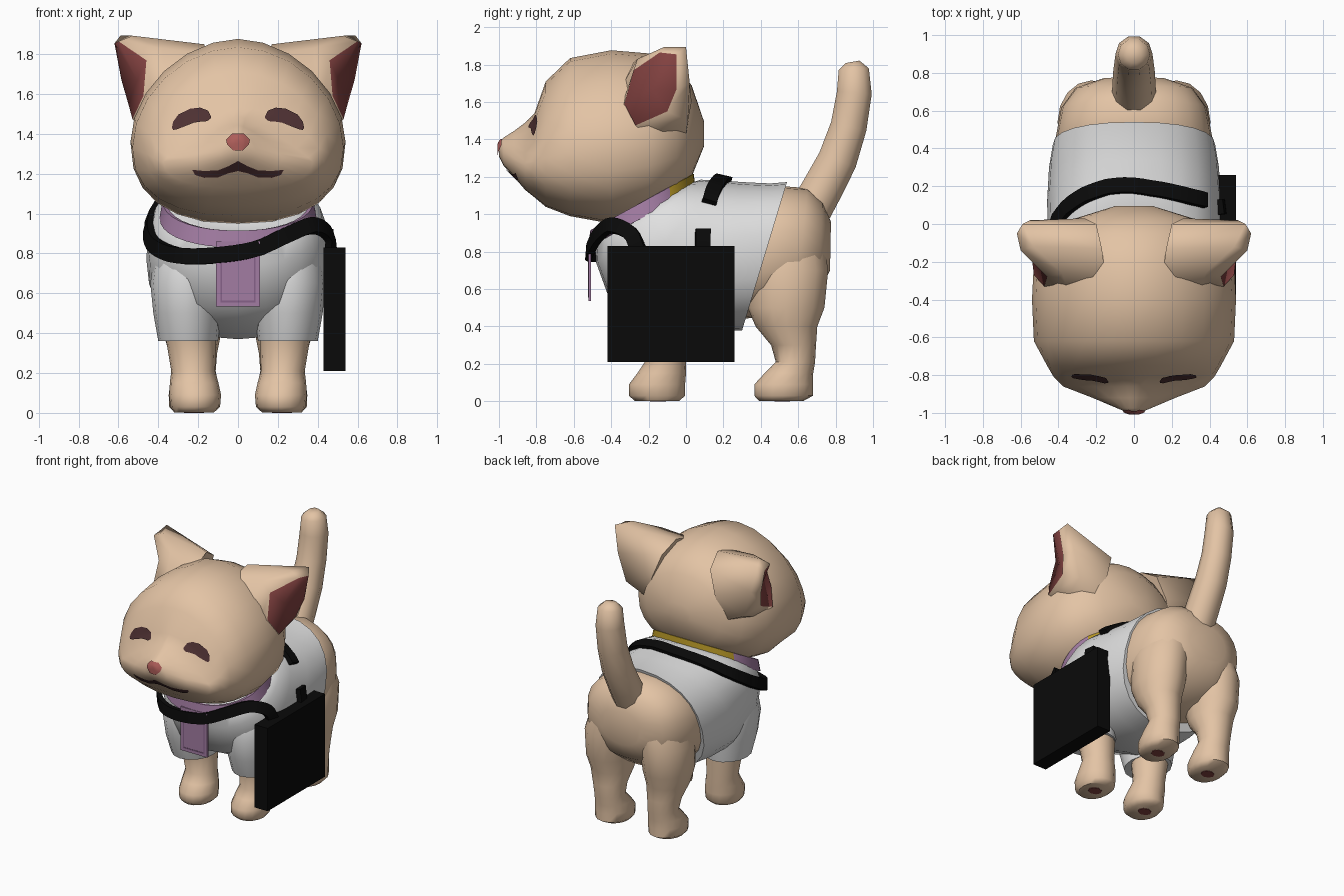
import bpy, bmesh, math
from mathutils import Vector
from mathutils.bvhtree import BVHTree

if "Cube" in bpy.data.objects:
    bpy.data.objects.remove(bpy.data.objects["Cube"])


def mat(name, r, g, b):
    m = bpy.data.materials.new(name)
    m.diffuse_color = (r, g, b, 1)
    m.use_nodes = True
    m.node_tree.nodes["Principled BSDF"].inputs["Base Color"].default_value = m.diffuse_color
    return m


FUR = mat("tan fur", 0.77, 0.55, 0.375)
WHITE = mat("white cloth", 0.75, 0.75, 0.75)
BLACK = mat("black strap", 0.003, 0.003, 0.003)
PURPLE = mat("purple lanyard", 0.36, 0.2, 0.36)
DARKPURPLE = mat("dark purple edge", 0.24, 0.12, 0.25)
YELLOW = mat("yellow band", 0.47, 0.31, 0.02)
EAR = mat("dark red skin", 0.23, 0.055, 0.053)
NOSE = mat("pink nose", 0.42, 0.11, 0.1)
BROWN = mat("dark brown", 0.075, 0.03, 0.032)


def make(name, verts, faces, mats, rule=None, angle=50):
    me = bpy.data.meshes.new(name)
    me.from_pydata([tuple(v) for v in verts], [], faces)
    bm = bmesh.new()
    bm.from_mesh(me)
    bmesh.ops.recalc_face_normals(bm, faces=bm.faces)
    bm.to_mesh(me)
    bm.free()
    for m in mats:
        me.materials.append(m)
    for p in me.polygons:
        p.use_smooth = True
        if rule:
            p.material_index = rule(p)
    me.set_sharp_from_angle(angle=math.radians(angle))
    ob = bpy.data.objects.new(name, me)
    bpy.context.collection.objects.link(ob)
    return ob


def loft(name, rings, mats, caps=True, close=False, rule=None, angle=50):
    n, k = len(rings[0]), len(rings)
    verts = [v for r in rings for v in r]
    faces = []
    for i in range(k if close else k - 1):
        a, b = i * n, (i + 1) % k * n
        faces += [(a + j, a + (j + 1) % n, b + (j + 1) % n, b + j) for j in range(n)]
    if caps and not close:
        faces += [tuple(range(n)), tuple(range((k - 1) * n, k * n))]
    return make(name, verts, faces, mats, rule, angle)


def power(v, e):
    return math.copysign(abs(v) ** (2 / e), v)


def section(yt, yb, zt, zb, hw, zm=None, top=2.3, low=2.3, n=24):
    """Upright (optionally leaning) cross-section of the head or body."""
    zm = (zt + zb) / 2 if zm is None else zm
    out = []
    for i in range(n):
        a = 2 * math.pi * i / n
        e = top if math.cos(a) > 0 else low
        c = power(math.cos(a), e)
        z = zm + c * ((zt - zm) if c > 0 else (zm - zb))
        out.append((hw * power(math.sin(a), e), yb + (yt - yb) * (z - zb) / (zt - zb), z))
    return out


def flat_ring(z, cx, cy, rx, ry, n=16):
    return [(cx + rx * math.cos(2 * math.pi * i / n), cy + ry * math.sin(2 * math.pi * i / n), z) for i in range(n)]


def bvh(ob):
    return BVHTree.FromPolygons([v.co for v in ob.data.vertices], [p.vertices for p in ob.data.polygons])


# head
head = loft("head", [section(y, y, zt, zb, hw, zm, e, 2.4) for y, zt, zb, hw, zm, e in [
    (-1.0, 1.38, 1.31, 0.03, 1.35, 2), (-0.975, 1.41, 1.26, 0.09, 1.31, 1.7), (-0.92, 1.445, 1.20, 0.22, 1.28, 1.3),
    (-0.86, 1.49, 1.13, 0.375, 1.26, 1.15), (-0.81, 1.54, 1.09, 0.425, 1.28, 1.6), (-0.75, 1.71, 1.04, 0.46, 1.3, 1.9),
    (-0.62, 1.835, 0.99, 0.53, 1.33, 1.9), (-0.4, 1.877, 0.95, 0.54, 1.36, 1.85), (-0.2, 1.86, 1.0, 0.53, 1.38, 1.85),
    (-0.05, 1.79, 1.1, 0.43, 1.4, 2), (0.03, 1.69, 1.2, 0.31, 1.42, 2.1), (0.095, 1.5, 1.36, 0.1, 1.43, 2.2)]], [FUR])

# ears: rim, widest ring and root, with a sunken red inside
rim = [(.46, -.28, 1.77), (.60, -.14, 1.865), (.62, -.05, 1.855), (.585, -.05, 1.67),
       (.55, -.10, 1.55), (.53, -.27, 1.475), (.475, -.33, 1.59)]
mid = [(.38, -.26, 1.83), (.53, -.12, 1.893), (.59, 0, 1.893), (.55, .02, 1.70),
       (.49, .01, 1.5), (.46, -.2, 1.41), (.42, -.35, 1.56)]
root = [(.15, -.29, 1.80), (.17, -.13, 1.85), (.2, 0, 1.77), (.26, .03, 1.6),
        (.32, .0, 1.42), (.38, -.2, 1.38), (.33, -.42, 1.55)]
for s in (-1, 1):
    verts = [(s * x, y, z) for x, y, z in root + mid + rim + [(.505, -.18, 1.67)]]
    faces = [(a + j, a + (j + 1) % 7, a + 7 + (j + 1) % 7, a + 7 + j) for a in (0, 7) for j in range(7)]
    faces += [(14 + j, 14 + (j + 1) % 7, 21) for j in range(7)] + [tuple(range(7))]
    make("ear", verts, faces, [FUR, EAR], lambda p: int(21 in p.vertices), 80)

# face details laid on the head
head_tree = bvh(head)


def decal(name, top, bottom, m, s=1, steps=4, rows=5):
    def fine(line):
        return [Vector(a).lerp(Vector(b), t / steps) for a, b in zip(line, line[1:]) for t in range(steps)] + [Vector(line[-1])]
    verts, w = [], rows + 1
    up, low = fine(top), fine(bottom)
    for a, b in zip(up, low):
        for r in range(w):
            p = a.lerp(b, r / rows)
            hit = head_tree.ray_cast(Vector((s * p.x, -2, p.y)), Vector((0, 1, 0)))[0]
            verts.append(hit + Vector((0, -0.008, 0.002)))
    faces = [(i * w + r, i * w + r + 1, (i + 1) * w + r + 1, (i + 1) * w + r)
             for i in range(len(up) - 1) for r in range(rows)]
    ob = make(name, verts, faces, [m])
    if sum(p.normal.y for p in ob.data.polygons) > 0:
        ob.data.flip_normals()


for s in (-1, 1):
    decal("eye", [(.135, 1.485), (.15, 1.515), (.19, 1.53), (.24, 1.525), (.30, 1.495), (.325, 1.46), (.332, 1.43)],
          [(.138, 1.475), (.155, 1.462), (.185, 1.46), (.22, 1.455), (.27, 1.435), (.305, 1.422), (.325, 1.418)], BROWN, s)
    decal("mouth", [(0, 1.262), (.05, 1.235), (.10, 1.215), (.17, 1.212), (.23, 1.218)],
          [(0, 1.212), (.05, 1.20), (.10, 1.18), (.17, 1.178), (.215, 1.192)], BROWN, s)
decal("nose", [(-.06, 1.37), (-.03, 1.40), (.03, 1.40), (.06, 1.37)],
      [(-.055, 1.345), (-.025, 1.315), (.025, 1.315), (.055, 1.345)], NOSE)

# rump and shirt
loft("rump", [section(*r) for r in [
    (.3, .2, 1.12, .43, .40), (.52, .39, 1.15, .45, .415), (.65, .58, 1.14, .48, .385),
    (.73, .71, 1.07, .58, .31), (.775, .77, .96, .70, .16)]], [FUR])
shirt = loft("shirt", [section(*r) for r in [
    (.03, -.49, 1.17, .91, .35), (.08, -.48, 1.185, .74, .425), (.18, -.40, 1.18, .52, .455),
    (.34, -.1, 1.17, .37, .46), (.45, .15, 1.165, .37, .45), (.54, .30, 1.172, .38, .43)]], [WHITE], angle=60)

# sleeves, legs and paw pads
fore = [(.003, .22, -.155, .10, .12), (.03, .215, -.155, .125, .15), (.09, .215, -.155, .13, .15),
        (.15, .22, -.13, .122, .13), (.21, .225, -.11, .11, .11), (.36, .235, -.115, .125, .125),
        (.6, .25, -.13, .13, .14)]
hind = [(.003, .22, .51, .10, .12), (.03, .22, .522, .125, .157), (.09, .22, .522, .128, .157),
        (.15, .22, .55, .12, .13), (.21, .22, .585, .108, .105), (.3, .225, .575, .12, .12),
        (.4, .23, .537, .145, .165), (.5, .235, .535, .165, .205), (.7, .225, .54, .18, .22),
        (.9, .18, .54, .16, .19), (1.02, .14, .54, .12, .14)]
sleeve = [(.36, .25, -.15, .15, .18), (.5, .255, -.165, .17, .215), (.65, .255, -.17, .185, .235),
          (.8, .235, -.17, .185, .215), (.92, .2, -.16, .15, .17)]
for s in (-1, 1):
    for name, rows, m in (("front_leg", fore, FUR), ("hind_leg", hind, FUR), ("sleeve", sleeve, WHITE)):
        loft(name, [flat_ring(z, s * cx, cy, rx, ry) for z, cx, cy, rx, ry in rows], [m])
    for cy in (-.15, .515):
        loft("paw_pad", [flat_ring(z, s * .22, cy, .05, .042, 8) for z in (0, .004)], [EAR])

# tail
path = [(.64, .98, .12), (.725, 1.13, .115), (.81, 1.29, .11), (.87, 1.47, .102),
        (.90, 1.65, .098), (.897, 1.775, .085), (.89, 1.815, .04)]
rings = []
for i, (y, z, r) in enumerate(path):
    a, b = path[max(i - 1, 0)], path[min(i + 1, len(path) - 1)]
    t = Vector((0, b[0] - a[0], b[1] - a[1])).normalized()
    u = Vector((0, -t.z, t.y))
    rings.append([Vector((0, y, z)) + r * (Vector((math.cos(k * math.pi / 5), 0, 0)) + u * math.sin(k * math.pi / 5))
                  for k in range(10)])
loft("tail", rings, [FUR])

# lanyard: tilted neck band, yellow at the back, with a badge
rings = []
for i in range(36):
    a = 2 * math.pi * i / 36
    c, sn = power(math.cos(a), 2.2), power(math.sin(a), 2.2)
    rings.append([(k * .39 * sn, -.235 - k * .285 * c, 1.035 - .15 * c + h)
                  for k, h in ((1.01, -.055), (.97, .03), (.92, .03), (.95, -.055))])
loft("neck_band", rings, [PURPLE, YELLOW], close=True, rule=lambda p: int(p.center.y > -.09), angle=40)


def box(name, x0, x1, y0, y1, z0, z1, m):
    loft(name, [[(x0, y0, z), (x1, y0, z), (x1, y1, z), (x0, y1, z)] for z in (z0, z1)], [m], angle=30)


box("badge", -.11, .11, -.522, -.508, .535, .86, PURPLE)
for x0, x1, z0, z1 in ((-.088, -.08, .555, .8), (.08, .088, .555, .8), (-.08, .08, .555, .563)):
    box("badge_line", x0, x1, -.525, -.521, z0, z1, DARKPURPLE)

# shoulder bag
box("bag", .43, .54, -.42, .26, .21, .83, BLACK)
shirt_tree = bvh(shirt)


def strap(name, pts, width=.08, thick=.035):
    pts = [Vector(p) for p in pts]
    ext = [2 * pts[0] - pts[1]] + pts + [2 * pts[-1] - pts[-2]]
    line = []
    for a, b, c, d in zip(ext, ext[1:], ext[2:], ext[3:]):
        for k in range(4):
            t = k / 4
            line.append(.5 * (2 * b + (c - a) * t + (2 * a - 5 * b + 4 * c - d) * t * t + (3 * b - a - 3 * c + d) * t ** 3))
    line.append(pts[-1])
    spots = []
    for p in line:
        loc, n = shirt_tree.find_nearest(p)[:2]
        out = Vector((p.x, (p.y + .1) * .6, p.z - .75)).normalized()
        n = (n + out).normalized()
        if (p - loc).dot(n) < .012:
            p = loc + n * .012
        spots.append((p, n))
    rings = []
    for i, (p, n) in enumerate(spots):
        t = (spots[min(i + 1, len(spots) - 1)][0] - spots[max(i - 1, 0)][0]).normalized()
        side = t.cross(n).normalized() * width / 2
        n = side.cross(t).normalized() * thick / 2
        rings.append([p + side + n, p - side + n, p - side - n, p + side - n])
    loft(name, rings, [BLACK], angle=40)


strap("bag_strap", [(.47, -.25, .80), (.45, -.30, .90), (.37, -.40, .94), (.24, -.47, .89), (.08, -.51, .82),
                    (-.12, -.515, .79), (-.30, -.46, .79), (-.42, -.33, .84), (-.45, -.18, .92), (-.42, -.04, 1.0),
                    (-.35, .08, 1.08), (-.22, .17, 1.16), (-.05, .205, 1.19), (.14, .18, 1.18),
                    (.28, .145, 1.12), (.35, .12, 1.04)])
strap("bag_strap_end", [(.455, .09, .92), (.465, .09, .86), (.47, .09, .79)])
